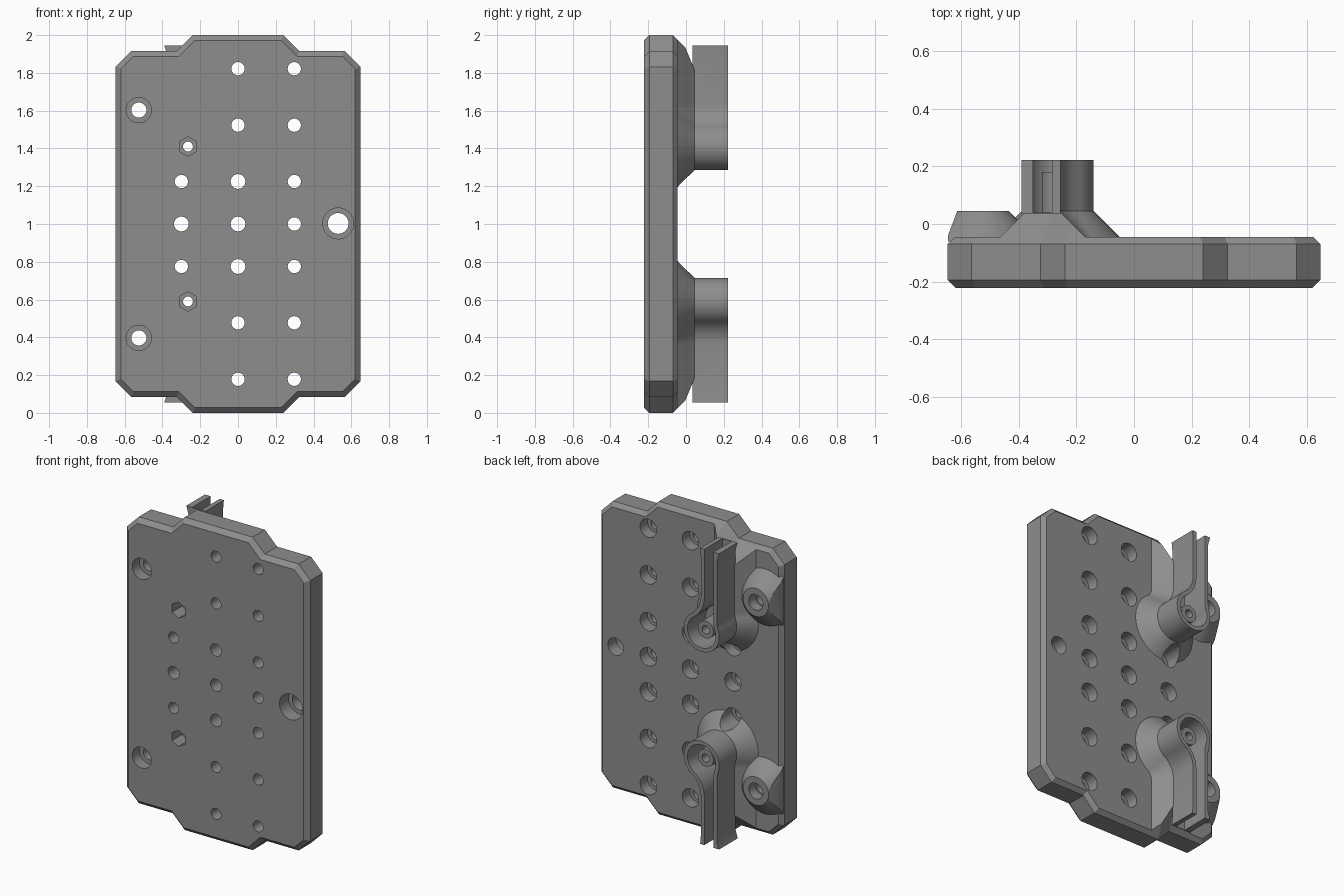
import bpy, bmesh, math

if "Cube" in bpy.data.objects:
    bpy.data.objects.remove(bpy.data.objects["Cube"])

grey = bpy.data.materials.new("grey")
grey.diffuse_color = (0.27, 0.27, 0.27, 1)
grey.use_nodes = True
grey.node_tree.nodes["Principled BSDF"].inputs["Base Color"].default_value = grey.diffuse_color


def loft(name, rings):
    """Closed solid through rings of equal point count."""
    bm = bmesh.new()
    vs = [[bm.verts.new(p) for p in r] for r in rings]
    n = len(vs[0])
    for a, b in zip(vs, vs[1:]):
        for i in range(n):
            j = (i + 1) % n
            bm.faces.new((a[i], a[j], b[j], b[i]))
    bm.faces.new(vs[0])
    bm.faces.new(vs[-1])
    bmesh.ops.recalc_face_normals(bm, faces=bm.faces)
    me = bpy.data.meshes.new(name)
    bm.to_mesh(me)
    bm.free()
    me.materials.append(grey)
    ob = bpy.data.objects.new(name, me)
    bpy.context.collection.objects.link(ob)
    return ob


def lathe(name, x, z, prof, n=32, turn=0.0):
    """Stepped round part along y; prof holds (y, radius)."""
    ang = [turn + math.tau * i / n for i in range(n)]
    return loft(name, [[(x + r * math.cos(a), y, z + r * math.sin(a))
                        for a in ang] for y, r in prof])


def combine(a, b, op):
    m = a.modifiers.new(op, 'BOOLEAN')
    m.operation, m.object, m.solver = op, b, 'EXACT'
    bpy.ops.object.select_all(action='DESELECT')
    bpy.context.view_layer.objects.active = a
    a.select_set(True)
    bpy.ops.object.modifier_apply(modifier=m.name)
    bpy.data.objects.remove(b, do_unlink=True)


# Plate outline, one quarter mirrored both ways
quarter = [(0.648, 1.832), (0.565, 1.915), (0.325, 1.915), (0.24, 2.0)]
half = quarter + [(-x, z) for x, z in reversed(quarter)]
outline = half + [(x, 2 - z) for x, z in reversed(half)]


def inset(d):
    """Mitred inward offset of the counter-clockwise outline."""
    out, n = [], len(outline)
    for i in range(n):
        (ax, az), (bx, bz), (cx, cz) = outline[i - 1], outline[i], outline[(i + 1) % n]
        l1, l2 = math.hypot(bx - ax, bz - az), math.hypot(cx - bx, cz - bz)
        n1 = (-(bz - az) / l1, (bx - ax) / l1)
        n2 = (-(cz - bz) / l2, (cx - bx) / l2)
        k = d / (1 + n1[0] * n2[0] + n1[1] * n2[1])
        out.append((bx + k * (n1[0] + n2[0]), bz + k * (n1[1] + n2[1])))
    return out


def slab(name, layers):
    return loft(name, [[(x, y, z) for x, z in inset(d)] for y, d in layers])


CX, CZ, R, RF = -0.265, 1.41, 0.125, 0.15
LEFT, RIGHT = -0.375, -0.26


def clip_shape(y, d, top, side, lip=0.0):
    """Keyhole section: round head, filleted into a straight arm, grown by d."""
    def arc(cx, cz, r, a0, a1, n):
        return [(cx + r * math.cos(a0 + (a1 - a0) * i / n),
                 cz + r * math.sin(a0 + (a1 - a0) * i / n)) for i in range(n + 1)]
    lx, rx = LEFT - RF, RIGHT + RF
    lz = CZ + math.sqrt((R + RF) ** 2 - (lx - CX) ** 2)
    rz = CZ + math.sqrt((R + RF) ** 2 - (rx - CX) ** 2)
    al, ar = math.atan2(lz - CZ, lx - CX), math.atan2(rz - CZ, rx - CX)
    pts = [(LEFT - d, top - 0.05), *arc(lx, lz, RF - d, 0, al - math.pi, 8)]
    pts += arc(CX, CZ, R + d, al, ar + math.tau, 36)[1:]
    pts += arc(rx, rz, RF - d, ar + math.pi, math.pi, 8)[1:]
    pts += [(RIGHT + d, top - 0.05), (RIGHT + d + lip * 0.3, top), (LEFT - d - lip, top)]
    return [(x, y, 1 + side * (z - 1)) for x, z in pts]


# Chamfered plate
plate = slab("mount_plate", [(-0.222, 0.028), (-0.194, 0), (-0.07, 0), (-0.045, 0.025)])

for s in (1, -1):
    # Flared foot of the cable clip, trimmed by the plate chamfer
    foot = loft("clip_foot", [clip_shape(-0.055, 0.1, 1.985, s),
                              clip_shape(0.045, 0, 1.89, s)])
    combine(foot, slab("trim", [(-0.12, 0), (-0.07, 0), (0.055, 0.125)]), 'INTERSECT')
    combine(plate, foot, 'UNION')
    # Clip body with lipped arm
    body = loft("clip_body", [clip_shape(y, 0, 1.945, s, 0.015) for y in (0.035, 0.222)])
    combine(plate, body, 'UNION')
    # Conical screw boss, trimmed by the plate side
    boss = lathe("screw_boss", -0.525, 1 + s * 0.603, [(-0.06, 0.195), (0.045, 0.09)], 40)
    combine(boss, slab("trim", [(-0.2, 0.002), (-0.04, 0.002), (0.06, 0.04)]), 'INTERSECT')
    combine(plate, boss, 'UNION')
    # Pocket and slot, with a standing post
    combine(plate, loft("pocket", [clip_shape(y, -0.025, 2.05, s) for y in (0.04, 0.3)]),
            'DIFFERENCE')
    combine(plate, lathe("post", CX, 1 + s * 0.41, [(0.03, 0.055), (0.18, 0.055)]), 'UNION')
    # Hexagonal nut recess and bolt hole
    combine(plate, lathe("nut", CX, 1 + s * 0.41, [(-0.3, 0.052), (-0.12, 0.052)], 6, math.pi / 6),
            'DIFFERENCE')
    combine(plate, lathe("bolt", CX, 1 + s * 0.41, [(-0.2, 0.026), (0.3, 0.026)], 24),
            'DIFFERENCE')
    # Boss hole, recessed at the front
    combine(plate, lathe("boss_hole", -0.525, 1 + s * 0.603,
                         [(-0.3, 0.067), (-0.15, 0.067), (-0.15, 0.04), (-0.02, 0.04),
                          (-0.02, 0.05), (0.1, 0.05)]), 'DIFFERENCE')

# Grid of mounting holes, recessed at the back
grid = [(x, 1 + dz) for x in (0, 0.298) for dz in (-0.822, -0.523, -0.225, 0, 0.225, 0.523, 0.822)]
grid += [(-0.3, 1 + dz) for dz in (-0.225, 0, 0.225)]
for x, z in grid:
    r = 0.039 if (x == 0 and abs(z - 1) < 0.3) or (x < 0 and z == 1) else 0.035
    combine(plate, lathe("hole", x, z, [(-0.3, r), (-0.12, r), (-0.12, 0.058), (0.05, 0.058)]),
            'DIFFERENCE')

# Large side hole
combine(plate, lathe("side_hole", 0.53, 1.003, [(-0.3, 0.082), (-0.13, 0.082),
                                                (-0.13, 0.055), (0.1, 0.055)]), 'DIFFERENCE')

bpy.context.view_layer.objects.active = plate
plate.select_set(True)
bpy.ops.object.shade_smooth_by_angle(angle=math.radians(30))
